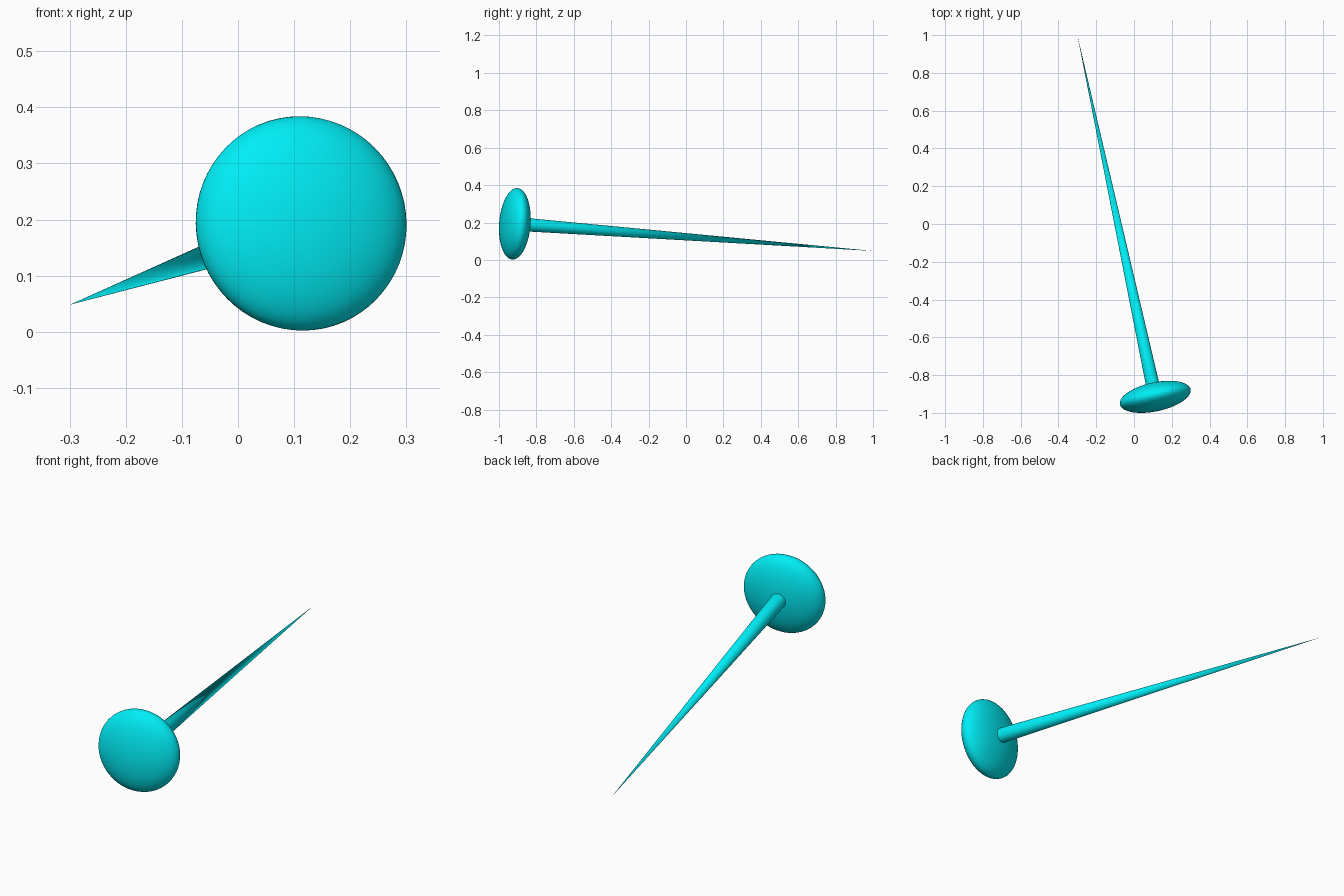
import bpy
from mathutils import Vector

if "Cube" in bpy.data.objects:
    bpy.data.objects.remove(bpy.data.objects["Cube"])

HEAD = Vector((0.1125, -0.915, 0.193))   # centre of the flattened head
TIP = Vector((-0.30, 1.0, 0.048))        # sharp end
axis = TIP - HEAD
rot = axis.to_track_quat('Z', 'Y').to_euler()

mat = bpy.data.materials.new("cyan")
mat.diffuse_color = (0.0, 0.85, 0.92, 1)
mat.use_nodes = True
mat.node_tree.nodes["Principled BSDF"].inputs["Base Color"].default_value = mat.diffuse_color


def finish(name):
    ob = bpy.context.object
    ob.name = name
    ob.data.materials.append(mat)
    bpy.ops.object.shade_smooth_by_angle()
    return ob


# Flattened round head
bpy.ops.mesh.primitive_uv_sphere_add(segments=64, ring_count=32, radius=1,
                                     location=HEAD, rotation=rot)
head = finish("pin_head")
head.scale = (0.1915, 0.1915, 0.0755)

# Long tapered needle running from inside the head to the tip
bpy.ops.mesh.primitive_cone_add(vertices=48, radius1=0.037, radius2=0,
                                depth=axis.length, location=(HEAD + TIP) / 2,
                                rotation=rot)
finish("needle")
